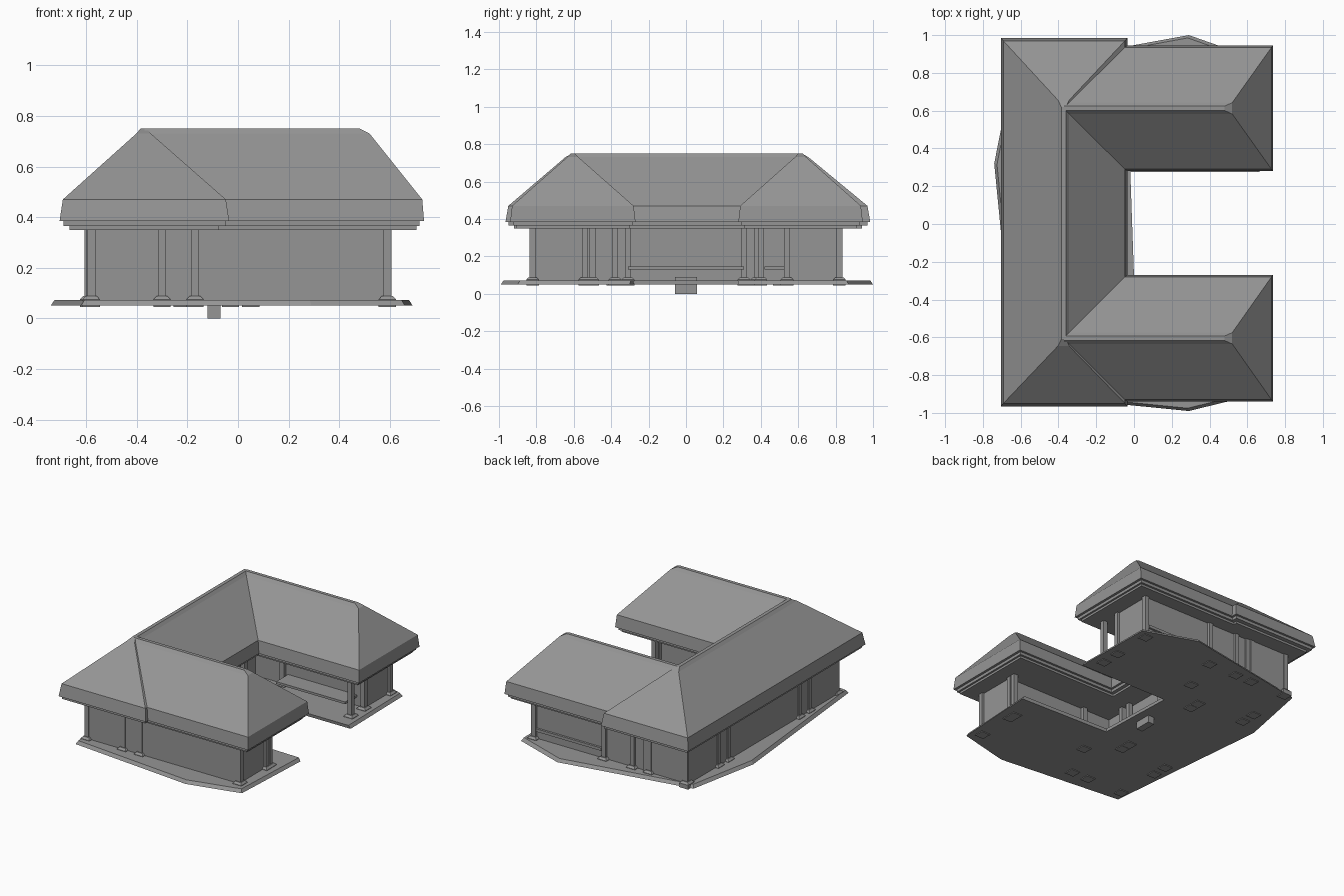
import bpy, bmesh

if "Cube" in bpy.data.objects:
    bpy.data.objects.remove(bpy.data.objects["Cube"], do_unlink=True)

grey = bpy.data.materials.new("plain_grey")
grey.use_nodes = True
grey.diffuse_color = (0.3, 0.3, 0.3, 1)
grey.node_tree.nodes["Principled BSDF"].inputs["Base Color"].default_value = (0.3, 0.3, 0.3, 1)


def loft(name, rings):
    """Join rings of points (bottom to top, counter-clockwise) and cap both ends."""
    bm = bmesh.new()
    loops = [[bm.verts.new(p) for p in ring] for ring in rings]
    n = len(loops[0])
    for a, b in zip(loops, loops[1:]):
        for i in range(n):
            j = (i + 1) % n
            bm.faces.new((a[i], a[j], b[j], b[i]))
    bm.faces.new(loops[0][::-1])
    bm.faces.new(loops[-1])
    bmesh.ops.recalc_face_normals(bm, faces=bm.faces)
    mesh = bpy.data.meshes.new(name)
    bm.to_mesh(mesh)
    bm.free()
    mesh.materials.append(grey)
    ob = bpy.data.objects.new(name, mesh)
    bpy.context.collection.objects.link(ob)
    return ob


def rect(x0, x1, y0, y1, z):
    return [(x0, y0, z), (x1, y0, z), (x1, y1, z), (x0, y1, z)]


def box(name, x0, x1, y0, y1, z0, z1):
    return loft(name, [rect(x0, x1, y0, y1, z0), rect(x0, x1, y0, y1, z1)])


EAVE, FASCIA, CREST, RIDGE = 0.385, 0.47, 0.73, 0.75

# Main hipped roof
loft("main_roof", [
    rect(-0.705, -0.035, -0.965, 0.985, EAVE),
    rect(-0.692, -0.048, -0.95, 0.97, FASCIA),
    rect(-0.402, -0.344, -0.645, 0.655, CREST),
    rect(-0.385, -0.36, -0.61, 0.62, RIDGE)])
box("main_soffit", -0.69, -0.05, -0.95, 0.97, 0.365, EAVE)
box("main_eave_beam", -0.665, -0.075, -0.92, 0.94, 0.35, 0.365)

# Wing roofs, running into the main roof
for side, y0, y1 in (("right", -0.94, -0.27), ("left", 0.28, 0.945)):
    mid = (y0 + y1) / 2
    loft(side + "_wing_roof", [
        rect(-0.37, 0.735, y0, y1, EAVE),
        rect(-0.37, 0.728, y0 + 0.01, y1 - 0.01, FASCIA),
        rect(-0.37, 0.52, mid - 0.03, mid + 0.03, CREST),
        rect(-0.37, 0.48, mid - 0.012, mid + 0.012, RIDGE)])
    box(side + "_wing_soffit", -0.3, 0.718, y0 + 0.015, y1 - 0.015, 0.365, EAVE)
    box(side + "_wing_eave_beam", -0.3, 0.705, y0 + 0.03, y1 - 0.03, 0.35, 0.365)

# U-shaped ground slab with bevelled rim
outline = [(-0.62, -0.9), (0.29, -0.99), (0.66, -0.9), (0.69, -0.3), (0, -0.28),
           (-0.02, 0.28), (0.67, 0.28), (0.66, 0.87), (0.29, 1.0), (-0.64, 0.83), (-0.74, 0.32)]
loft("ground_slab", [[(x, y, 0.05) for x, y in outline],
                     [(x * 0.98, y * 0.985, 0.072) for x, y in outline]])

# Walls
box("main_walls", -0.6, -0.25, -0.83, 0.83, 0.06, 0.37)
box("right_wing_walls", -0.3, 0.59, -0.83, -0.55, 0.06, 0.37)
box("left_wing_walls", -0.3, 0.59, 0.55, 0.82, 0.06, 0.37)
box("door_panel", -0.255, -0.243, -0.06, 0.05, 0.16, 0.37)

# Posts on tapered foot pads
posts = []
for s in (-1, 1):
    posts += [(x, s * y) for x, y in (
        (0.59, 0.82), (0.59, 0.54), (0.59, 0.4 if s > 0 else 0.5),
        (-0.03, 0.54), (-0.22, 0.31), (-0.22, 0.38),
        (-0.17, 0.82), (-0.3, 0.82), (-0.58, 0.82), (-0.59, 0.5), (-0.59, 0.39))]
posts.append((0.05, 0.82))
for i, (x, y) in enumerate(posts):
    box(f"post_{i}", x - 0.016, x + 0.016, y - 0.016, y + 0.016, 0.07, 0.37)
    rings = [rect(x - r, x + r, y - r, y + r, z) for r, z in ((0.034, 0.045), (0.034, 0.075), (0.022, 0.088))]
    loft(f"foot_pad_{i}", rings)

# Porch benches, side rail and entry step
box("left_wing_bench", 0, 0.53, 0.42, 0.56, 0.13, 0.146)
box("main_bench", -0.25, -0.14, -0.31, 0.31, 0.13, 0.146)
box("side_rail", 0.07, 0.57, 0.82, 0.835, 0.125, 0.145)
box("entry_step", -0.12, -0.07, -0.06, 0.06, 0, 0.09)
